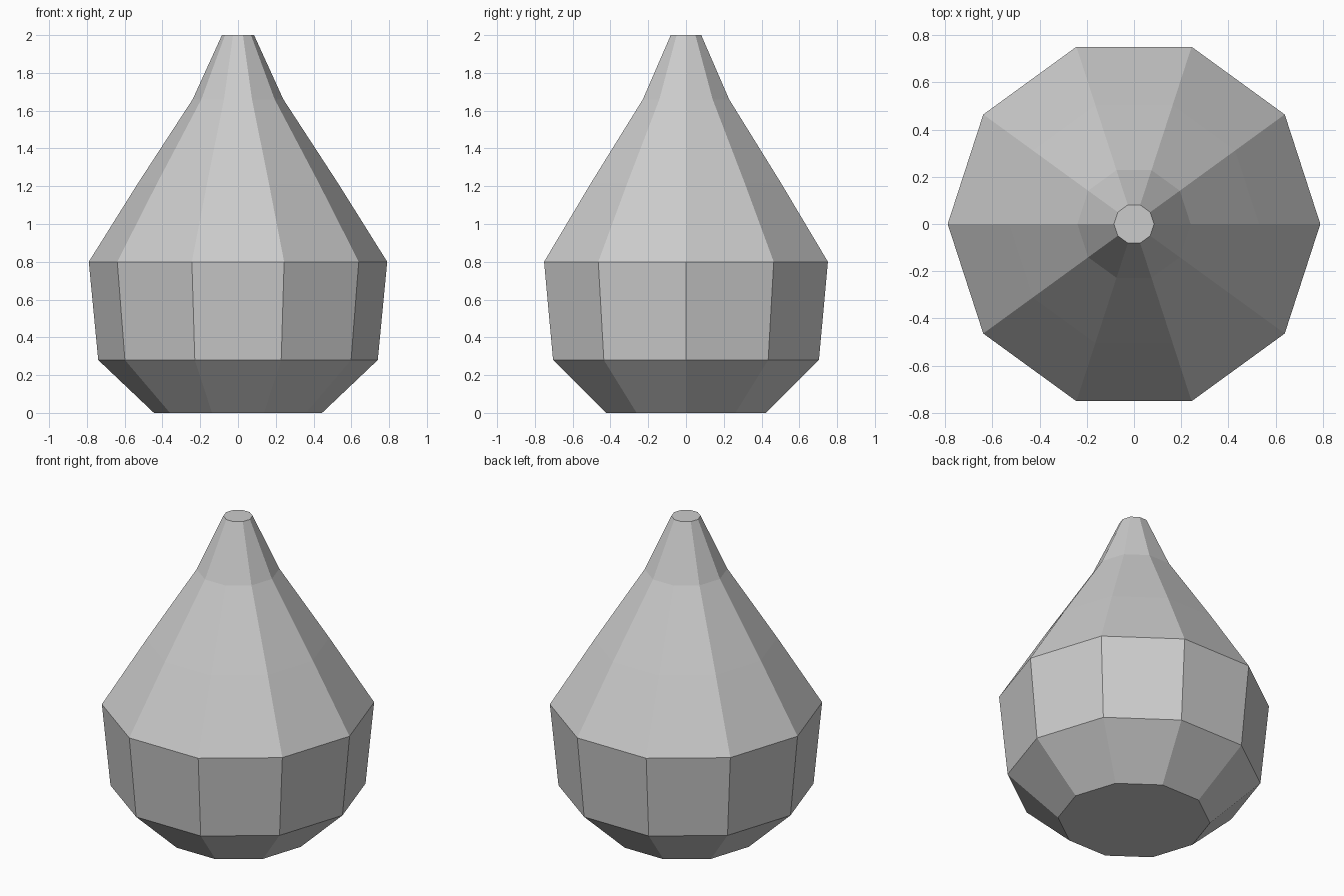
import bpy, bmesh, math

if "Cube" in bpy.data.objects:
    bpy.data.objects.remove(bpy.data.objects["Cube"])

SIDES = 10
# (radius, height) profile from base to tip
PROFILE = [(0.445, 0.0), (0.74, 0.28), (0.79, 0.80),
           (0.53, 1.215), (0.24, 1.66), (0.085, 2.0)]

grey = bpy.data.materials.new("light grey")
grey.diffuse_color = (0.6, 0.6, 0.6, 1)
grey.use_nodes = True
grey.node_tree.nodes["Principled BSDF"].inputs["Base Color"].default_value = grey.diffuse_color

# Ten-sided turned body, one ring of vertices per profile point
bm = bmesh.new()
rings = []
for r, z in PROFILE:
    rings.append([bm.verts.new((r * math.cos(2 * math.pi * i / SIDES),
                                r * math.sin(2 * math.pi * i / SIDES), z))
                  for i in range(SIDES)])
for low, high in zip(rings, rings[1:]):
    for i in range(SIDES):
        j = (i + 1) % SIDES
        bm.faces.new((low[i], low[j], high[j], high[i]))

# Flat base and tip
bm.faces.new(rings[0][::-1])
bm.faces.new(rings[-1])

mesh = bpy.data.meshes.new("teardrop_body")
bm.to_mesh(mesh)
bm.free()
mesh.materials.append(grey)
body = bpy.data.objects.new("teardrop_body", mesh)
bpy.context.collection.objects.link(body)
